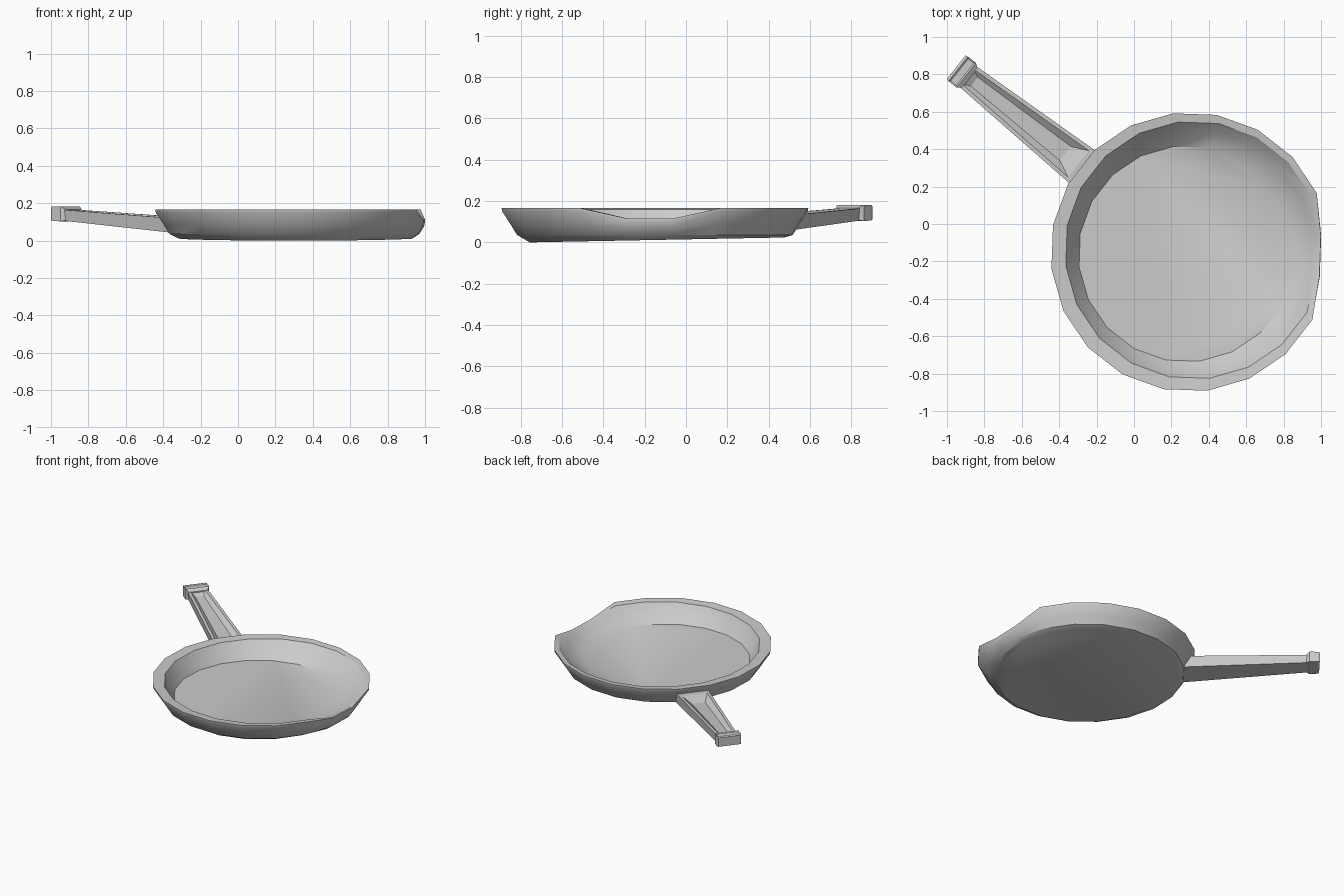
import bpy, bmesh
from math import sin, cos, radians

if "Cube" in bpy.data.objects:
    bpy.data.objects.remove(bpy.data.objects["Cube"])

CX, CY, N = 0.30, -0.15, 20


def finish(bm, name, smooth=None):
    bmesh.ops.recalc_face_normals(bm, faces=bm.faces)
    me = bpy.data.meshes.new(name)
    bm.to_mesh(me)
    bm.free()
    ob = bpy.data.objects.new(name, me)
    bpy.context.collection.objects.link(ob)
    if smooth:
        bpy.ops.object.select_all(action='DESELECT')
        ob.select_set(True)
        bpy.context.view_layer.objects.active = ob
        bpy.ops.object.shade_smooth_by_angle(angle=radians(smooth))
    return ob


def loft(bm, loops, cap=True):
    """Bridge consecutive closed loops of points and cap both ends."""
    rings = [[bm.verts.new(p) for p in loop] for loop in loops]
    n = len(rings[0])
    for a, b in zip(rings, rings[1:]):
        for i in range(n):
            j = (i + 1) % n
            bm.faces.new((a[i], a[j], b[j], b[i]))
    if cap:
        bm.faces.new(rings[0])
        bm.faces.new(rings[-1])


# Pan: 20-sided profile (radius, height, centre shift x, y, dipped radius, dipped height)
profile = [
    (0.620, 0.012, 0.00, 0.01, 0.640, 0.012),
    (0.672, 0.036, 0.00, 0.00, 0.675, 0.036),
    (0.702, 0.085, 0.00, 0.00, 0.700, 0.075),
    (0.745, 0.150, 0.00, 0.00, 0.706, 0.105),
    (0.747, 0.166, 0.00, 0.00, 0.704, 0.115),
    (0.690, 0.160, 0.02, 0.01, 0.668, 0.112),
    (0.650, 0.110, 0.01, 0.00, 0.640, 0.085),
    (0.578, 0.045, -0.02, -0.01, 0.570, 0.045),
]
loops = []
for k, (r, z, dx, dy, rd, zd) in enumerate(profile):
    loop = []
    for i in range(N):
        a = radians(-11 + 18 * i)
        rr, zz = (rd, zd) if i < 2 else (r, z)      # two lowered pouring corners
        if k == 7 and i in (3, 4):
            rr *= 0.93                              # flattened floor edge
        y = CY + dy + rr * sin(a)
        if k == 0:
            zz += 0.012 * (y + 0.14) / 0.62         # slightly tilted base
        loop.append((CX + dx + rr * cos(a), y, zz))
    loops.append(loop)
bm = bmesh.new()
loft(bm, loops)
finish(bm, "pan_body", 30)

# Handle frame: u runs outward from pan centre, v across
A = radians(141.7)


def at(u, v, z):
    return (CX + u * cos(A) - v * sin(A), CY + u * sin(A) + v * cos(A), z)


def rect(u, w, z):
    """Corners of one handle end pair: u0, u1, half widths, heights."""
    return [at(u[0], -w[0], z[0]), at(u[1], -w[1], z[1]),
            at(u[1], w[1], z[1]), at(u[0], w[0], z[0])]


# Tapered handle with raised rails around a sunken groove
bm = bmesh.new()
loft(bm, [
    rect((0.665, 1.54), (0.105, 0.066), (0.035, 0.108)),
    rect((0.705, 1.54), (0.113, 0.070), (0.118, 0.166)),
    rect((0.760, 1.515), (0.090, 0.050), (0.121, 0.165)),
    rect((0.850, 1.47), (0.048, 0.030), (0.098, 0.140)),
])
finish(bm, "handle")

# End block: chamfered on the pan side, with a shallow dished top
bm = bmesh.new()


def section(u, w, z0, z1):
    return [at(u, -w, z0), at(u, w, z0), at(u, w, z1), at(u, -w, z1)]


loft(bm, [
    section(1.500, 0.066, 0.110, 0.166),
    section(1.525, 0.084, 0.103, 0.182),
    section(1.580, 0.084, 0.106, 0.182),
    section(1.594, 0.080, 0.110, 0.177),
])
top = max(bm.faces, key=lambda f: f.calc_center_median().z)
bmesh.ops.recalc_face_normals(bm, faces=bm.faces)
bmesh.ops.inset_region(bm, faces=[top], thickness=0.012, depth=-0.006)
finish(bm, "handle_end")
